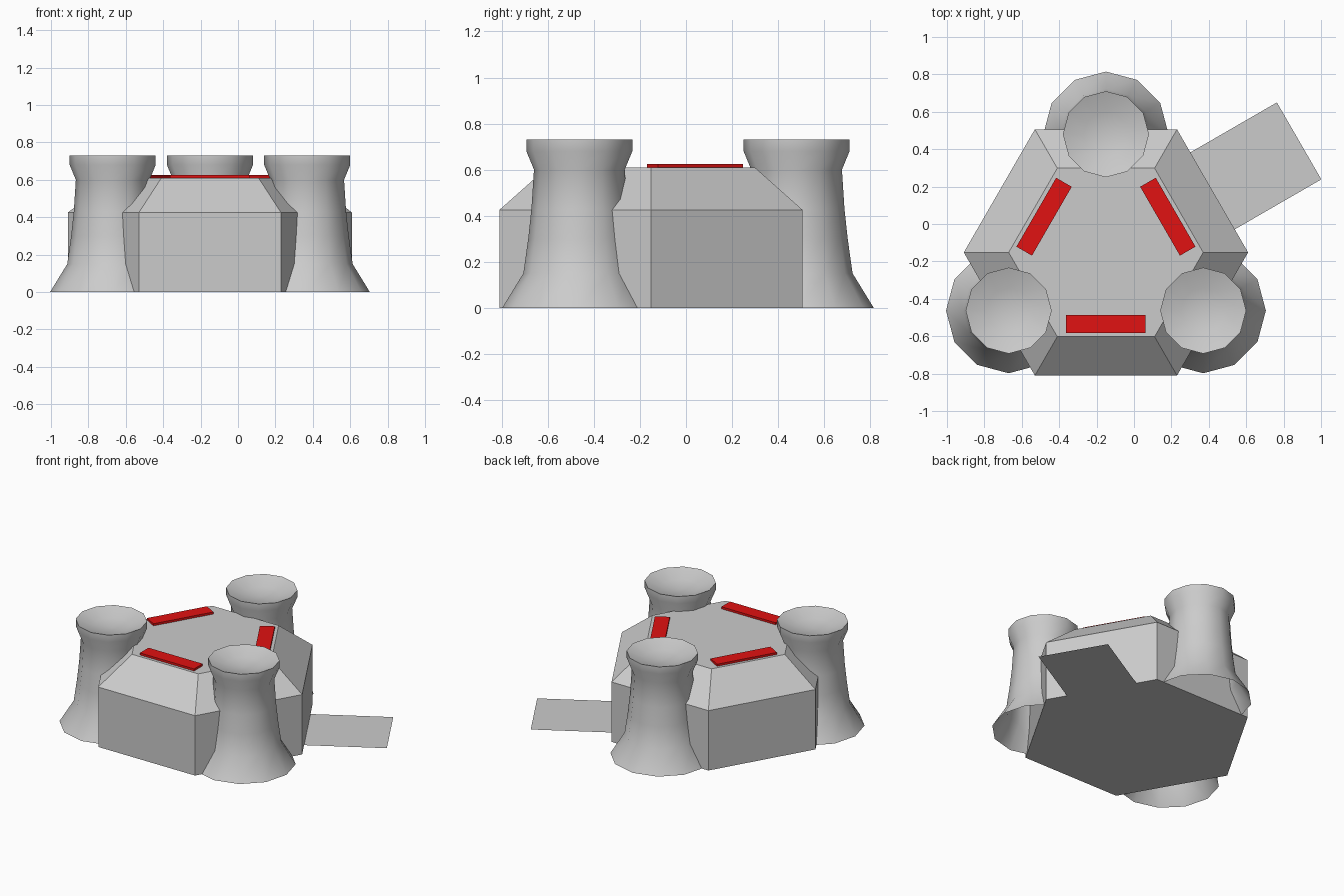
import bpy, bmesh
from math import radians, sin, cos
from mathutils import Matrix, Vector

cube = bpy.data.objects.get("Cube")
if cube:
    bpy.data.objects.remove(cube, do_unlink=True)

CENTRE = Vector((-0.15, -0.152, 0))


def material(name, color):
    m = bpy.data.materials.new(name)
    m.use_nodes = True
    m.diffuse_color = color
    m.node_tree.nodes["Principled BSDF"].inputs["Base Color"].default_value = color
    return m


grey = material("light_grey", (0.6, 0.6, 0.6, 1))
red = material("red", (0.75, 0.006, 0.006, 1))


def finish(name, bm, mat, location, turn=0, smooth=False):
    mesh = bpy.data.meshes.new(name)
    bm.to_mesh(mesh)
    bm.free()
    mesh.materials.append(mat)
    ob = bpy.data.objects.new(name, mesh)
    bpy.context.collection.objects.link(ob)
    ob.location = location
    ob.rotation_euler.z = radians(turn)
    if smooth:
        bpy.ops.object.select_all(action='DESELECT')
        ob.select_set(True)
        bpy.context.view_layer.objects.active = ob
        bpy.ops.object.shade_smooth_by_angle(angle=radians(40))
    return ob


def stack(profile, sides):
    """Rings of (radius, height) joined by quads; returns mesh and rings."""
    bm = bmesh.new()
    rings = []
    for r, z in profile:
        angles = [radians(360 * i / sides) for i in range(sides)]
        rings.append([bm.verts.new((r * cos(a), r * sin(a), z)) for a in angles])
    for low, high in zip(rings, rings[1:]):
        for i in range(sides):
            j = (i + 1) % sides
            bm.faces.new((low[i], low[j], high[j], high[i]))
    return bm, rings


# Hexagonal hall with sloping shoulders
bm, rings = stack([(0.76, 0), (0.76, 0.425), (0.52, 0.61)], 6)
bm.faces.new(rings[0][::-1])
bm.faces.new(rings[-1])
finish("hall", bm, grey, CENTRE)

# Three flared towers, open below, with a shallow dish on top
TOWER = [(0.335, 0), (0.243, 0.15), (0.222, 0.3), (0.208, 0.43),
         (0.197, 0.6), (0.23, 0.68), (0.23, 0.73), (0.12, 0.69)]
for name, x, y in (("back", -0.15, 0.48), ("right", -0.67, -0.463), ("left", 0.37, -0.463)):
    bm, rings = stack(TOWER, 12)
    hub = bm.verts.new((0, 0, 0.675))
    for a, b in zip(rings[-1], rings[-1][1:] + rings[-1][:1]):
        bm.faces.new((a, b, hub))
    finish(name + "_tower", bm, grey, (x, y, 0), smooth=True)

# Red roof strips, one along every second roof edge
for name, turn in (("front", 0), ("left", 120), ("right", 240)):
    bm = bmesh.new()
    bmesh.ops.create_cube(bm, size=1)
    bm.transform(Matrix.Translation((0, -0.382, 0.6165)) @ Matrix.Diagonal((0.425, 0.096, 0.017, 1)))
    finish(name + "_roof_strip", bm, red, CENTRE, turn)

# Flat entrance ramp lying on the ground
bm = bmesh.new()
bmesh.ops.create_grid(bm, x_segments=1, y_segments=1, size=0.5)
bm.transform(Matrix.Translation((0.925, 0, 0)) @ Matrix.Diagonal((0.535, 0.475, 1, 1)))
finish("ramp", bm, grey, CENTRE, 30)
